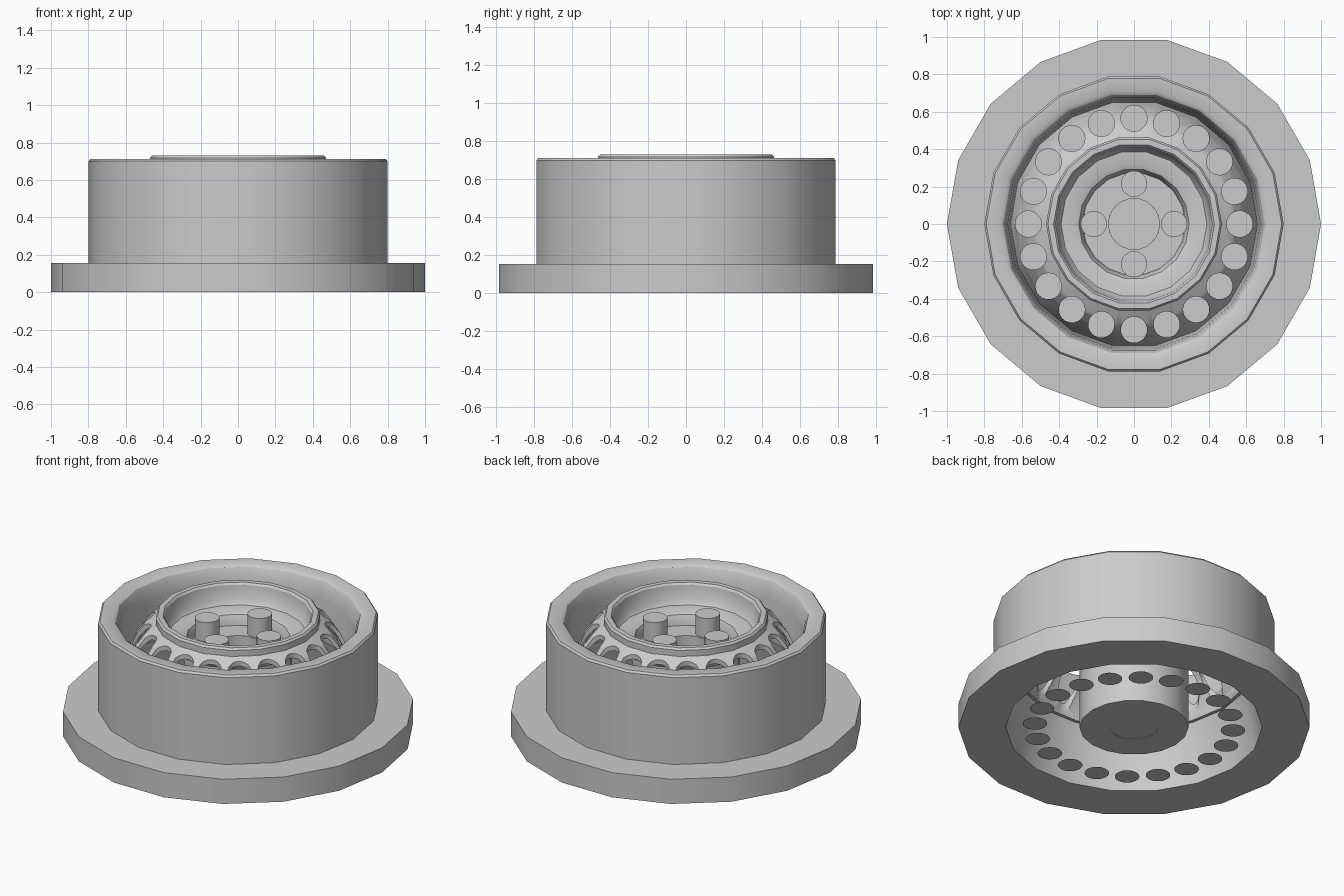
import bpy, bmesh, math
from mathutils import Matrix

if "Cube" in bpy.data.objects:
    bpy.data.objects.remove(bpy.data.objects["Cube"])

SIDES = 18
grey = bpy.data.materials.new("plain_grey")
grey.diffuse_color = (0.6, 0.6, 0.6, 1)
grey.use_nodes = True
grey.node_tree.nodes["Principled BSDF"].inputs["Base Color"].default_value = grey.diffuse_color


def finish(name, bm, smooth=True):
    me = bpy.data.meshes.new(name)
    bm.to_mesh(me)
    bm.free()
    me.materials.append(grey)
    ob = bpy.data.objects.new(name, me)
    bpy.context.collection.objects.link(ob)
    if smooth:
        shade(ob)
    return ob


def select(ob):
    bpy.ops.object.select_all(action='DESELECT')
    ob.select_set(True)
    bpy.context.view_layer.objects.active = ob


def shade(ob):
    select(ob)
    bpy.ops.object.shade_smooth_by_angle(angle=math.radians(32))


def lathe(name, profile, smooth=True):
    """Spin a closed (radius, z) profile around the z axis."""
    bm = bmesh.new()
    rings = []
    for i in range(SIDES):
        a = 2 * math.pi * i / SIDES
        rings.append([bm.verts.new((r * math.cos(a), r * math.sin(a), z)) for r, z in profile])
    n = len(profile)
    for i in range(SIDES):
        p, q = rings[i], rings[(i + 1) % SIDES]
        for j in range(n):
            k = (j + 1) % n
            bm.faces.new((p[j], q[j], q[k], p[k]))
    bmesh.ops.recalc_face_normals(bm, faces=bm.faces)
    return finish(name, bm, smooth)


def cylinders(name, count, ring, r, z0, z1, smooth=True):
    """Ring of upright cylinders."""
    bm = bmesh.new()
    for i in range(count):
        a = 2 * math.pi * i / count
        m = Matrix.Translation((ring * math.cos(a), ring * math.sin(a), (z0 + z1) / 2))
        bmesh.ops.create_cone(bm, cap_ends=True, segments=24, radius1=r, radius2=r,
                              depth=z1 - z0, matrix=m)
    return finish(name, bm, smooth)


def discs(name, count, ring, r, z):
    """Ring of flat discs."""
    bm = bmesh.new()
    for i in range(count):
        a = 2 * math.pi * i / count
        m = Matrix.Translation((ring * math.cos(a), ring * math.sin(a), z))
        bmesh.ops.create_circle(bm, cap_ends=True, segments=24, radius=r, matrix=m)
    return finish(name, bm, False)


# outer flange and drum in one turned section
lathe("flange_and_drum", [
    (0.73, 0), (1, 0), (1, 0.155), (0.8, 0.155), (0.8, 0.70), (0.79, 0.712),
    (0.72, 0.712), (0.70, 0.70), (0.685, 0.67), (0.675, 0.60), (0.66, 0.40), (0.68, 0.365)])

# domed dish, raised ring, stepped recess and hub
dish = lathe("dish_and_hub", [
    (0.665, 0.365), (0.65, 0.42), (0.63, 0.49), (0.59, 0.575), (0.54, 0.64), (0.47, 0.68),
    (0.47, 0.718), (0.46, 0.73), (0.43, 0.73), (0.42, 0.718), (0.41, 0.63), (0.39, 0.605),
    (0.32, 0.60), (0.295, 0.59), (0.28, 0.56), (0.275, 0.53),
    (0.137, 0.53), (0.137, 0), (0.31, 0), (0.31, 0.53), (0.40, 0.57), (0.45, 0.66),
    (0.525, 0.62), (0.573, 0.56), (0.612, 0.48), (0.632, 0.42), (0.645, 0.365)], False)

# twenty round holes through the dome
cutter = cylinders("hole_cutter", 20, 0.565, 0.07, 0.2, 1.0, False)
cutter.hide_render = True
mod = dish.modifiers.new("holes", 'BOOLEAN')
mod.operation = 'DIFFERENCE'
mod.solver = 'EXACT'
mod.object = cutter
select(dish)
bpy.ops.object.modifier_apply(modifier=mod.name)
bpy.data.objects.remove(cutter)
shade(dish)

# flat discs below the holes and the hub bore
discs("hole_discs", 20, 0.565, 0.07, 0.003)
discs("hub_cap", 1, 0, 0.137, 0.002)

# four studs in the recess
cylinders("studs", 4, 0.215, 0.07, 0.5, 0.65)
